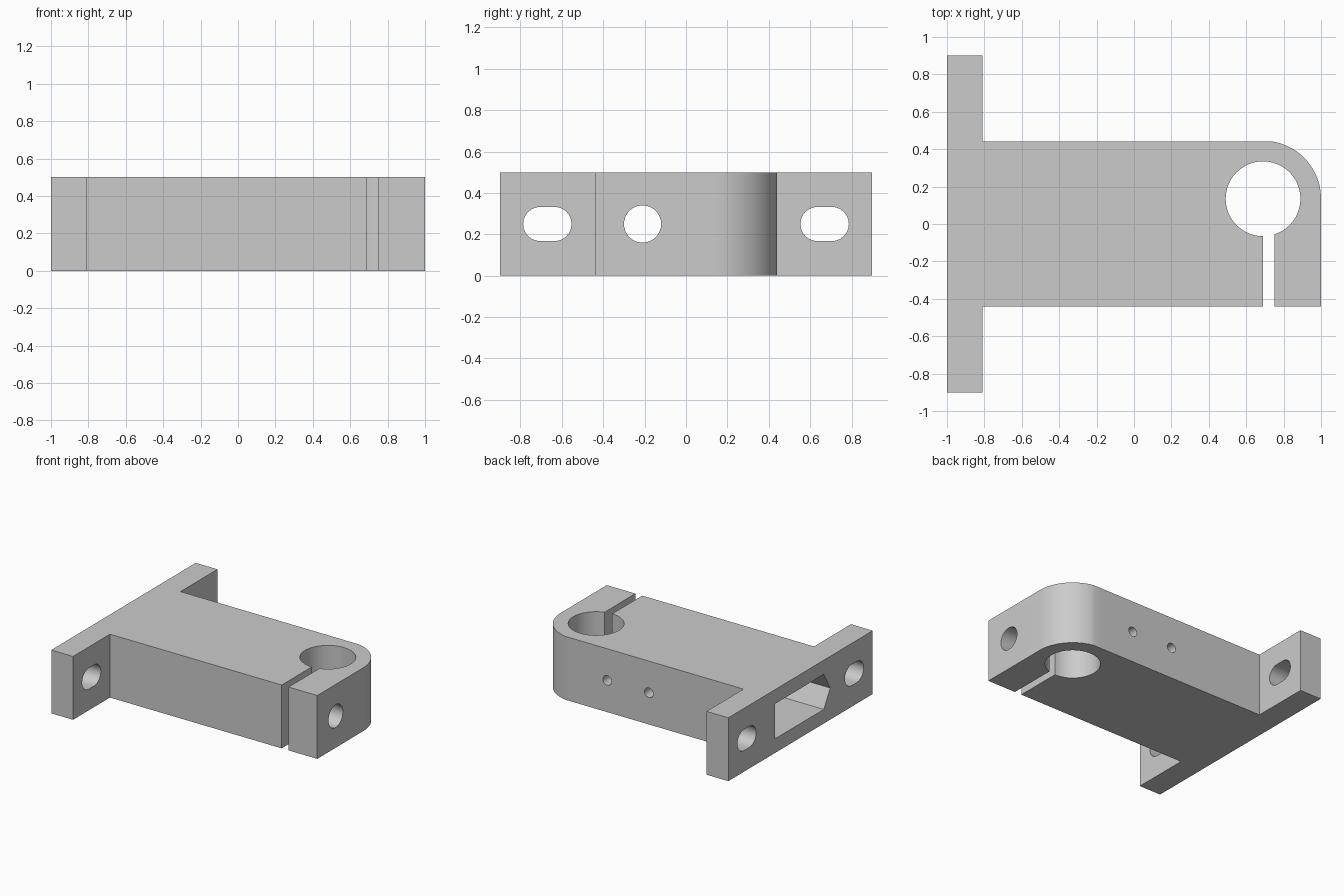
import bpy, bmesh, math
from mathutils import Vector

cube = bpy.data.objects.get("Cube")
if cube:
    bpy.data.objects.remove(cube)

grey = bpy.data.materials.new("light grey")
grey.use_nodes = True
colour = (0.6, 0.6, 0.6, 1)
grey.diffuse_color = colour
grey.node_tree.nodes["Principled BSDF"].inputs["Base Color"].default_value = colour

HEIGHT = 0.5
MID = HEIGHT / 2
BORE = (0.69, 0.135)


def arc(cx, cy, r, start, end, steps):
    angles = [math.radians(start + (end - start) * i / steps) for i in range(steps + 1)]
    return [(cx + r * math.cos(a), cy + r * math.sin(a)) for a in angles]


def prism(name, outline, low, high, axis="z"):
    """Extrude a closed outline between low and high along an axis."""
    place = {"x": lambda u, v, w: (w, u, v),
             "y": lambda u, v, w: (u, w, v),
             "z": lambda u, v, w: (u, v, w)}[axis]
    bm = bmesh.new()
    face = bm.faces.new([bm.verts.new(place(u, v, low)) for u, v in outline])
    solid = bmesh.ops.extrude_face_region(bm, geom=[face])
    moved = [g for g in solid["geom"] if isinstance(g, bmesh.types.BMVert)]
    bmesh.ops.translate(bm, verts=moved, vec=Vector(place(0, 0, high - low)))
    bmesh.ops.recalc_face_normals(bm, faces=bm.faces)
    mesh = bpy.data.meshes.new(name)
    bm.to_mesh(mesh)
    bm.free()
    mesh.materials.append(grey)
    obj = bpy.data.objects.new(name, mesh)
    bpy.context.collection.objects.link(obj)
    return obj


def circle(cx, cy, r, sides=32, turn=0):
    return arc(cx, cy, r, turn, turn + 360, sides)[:-1]


def box(u0, u1, v0, v1):
    return [(u0, v0), (u1, v0), (u1, v1), (u0, v1)]


def slot(cx, cy, r, reach):
    return arc(cx + reach, cy, r, -90, 90, 12) + arc(cx - reach, cy, r, 90, 270, 12)


# Bracket: mounting flange, arm and one rounded clamp corner
outline = [(-1, -0.9), (-0.81, -0.9), (-0.81, -0.44), (1, -0.44)]
outline += arc(*BORE, 0.31, 0, 80, 20)
outline += [(0.69, 0.44), (-0.81, 0.44), (-0.81, 0.9), (-1, 0.9)]
bracket = prism("clamp_bracket", outline, 0, HEIGHT)

# Rod bore, clamp slit and clamp bolt hole
cutters = [
    prism("rod_bore", circle(*BORE, 0.2, 48), -0.1, 0.6),
    prism("clamp_slit", box(0.69, 0.75, -0.6, 0), -0.1, 0.6),
    prism("bolt_hole", circle(-0.21, MID, 0.09), 0.2, 1.1, "x"),
]
# Hollow in the arm, with a six-sided nut channel along one side
cutters += [
    prism("arm_pocket", box(-0.29, 0.317, 0.112, 0.388), -1.1, 0.4, "x"),
    prism("nut_channel", circle(-0.21, MID, 0.16, 6), -1.1, 0.41, "x"),
]
# Flange slots and the small side holes
cutters += [prism("flange_slot", slot(y, MID, 0.083, 0.034), -1.1, -0.7, "x")
            for y in (-0.67, 0.67)]
cutters += [prism("side_hole", circle(x, MID, 0.038, 20), 0.25, 0.6, "y")
            for x in (0.016, 0.38)]

bpy.context.view_layer.objects.active = bracket
for cutter in cutters:
    mod = bracket.modifiers.new(cutter.name, "BOOLEAN")
    mod.operation = "DIFFERENCE"
    mod.solver = "EXACT"
    mod.object = cutter
    bpy.ops.object.modifier_apply(modifier=mod.name)
for cutter in cutters:
    bpy.data.objects.remove(cutter)

bpy.ops.object.select_all(action="DESELECT")
bracket.select_set(True)
bpy.ops.object.shade_smooth_by_angle(angle=math.radians(30))
